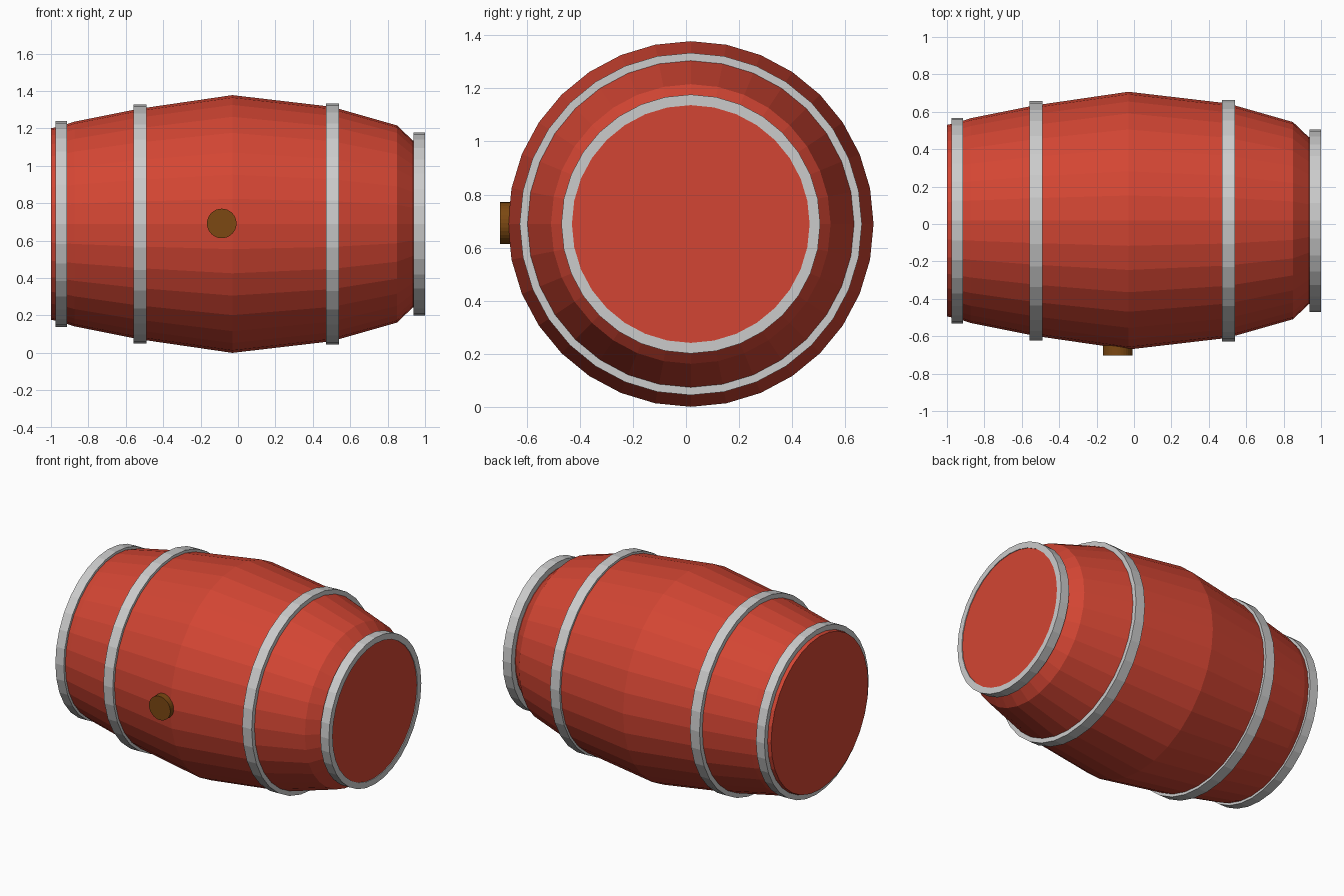
import bpy, bmesh, math

if "Cube" in bpy.data.objects:
    bpy.data.objects.remove(bpy.data.objects["Cube"])

SIDES = 32
AXIS_Y, AXIS_Z = 0.018, 0.689


def material(name, rgb):
    m = bpy.data.materials.new(name)
    m.diffuse_color = (*rgb, 1)
    m.use_nodes = True
    m.node_tree.nodes["Principled BSDF"].inputs["Base Color"].default_value = m.diffuse_color
    return m


def lathe(name, profile, closed=False, mat=None):
    """Revolve (x, radius) points around the barrel's long axis."""
    bm = bmesh.new()
    rings = []
    for x, r in profile:
        rings.append([bm.verts.new((x,
                                    AXIS_Y + r * math.sin(2 * math.pi * i / SIDES),
                                    AXIS_Z + r * math.cos(2 * math.pi * i / SIDES)))
                      for i in range(SIDES)])
    pairs = list(zip(rings, rings[1:]))
    if closed:
        pairs.append((rings[-1], rings[0]))
    else:
        bm.faces.new(rings[0])
        bm.faces.new(rings[-1])
    for a, b in pairs:
        for i in range(SIDES):
            j = (i + 1) % SIDES
            bm.faces.new((a[i], a[j], b[j], b[i]))
    bmesh.ops.recalc_face_normals(bm, faces=bm.faces)
    mesh = bpy.data.meshes.new(name)
    bm.to_mesh(mesh)
    bm.free()
    ob = bpy.data.objects.new(name, mesh)
    bpy.context.collection.objects.link(ob)
    if mat:
        mesh.materials.append(mat)
    return ob


red = material("red_paint", (0.65, 0.06, 0.033))
brown = material("brown_cork", (0.2, 0.065, 0.006))

# Barrel body, bulging in the middle and stepping in at the right end
lathe("barrel_body", [(-1.0, 0.512), (-0.95, 0.522), (-0.875, 0.547),
                      (-0.53, 0.616), (-0.03, 0.689), (0.50, 0.627),
                      (0.85, 0.527), (0.935, 0.446), (0.995, 0.45)], mat=red)

# Metal hoops: left x, right x, inner radius, outer radius
hoops = {
    "left_end_hoop": (-0.977, -0.915, 0.515, 0.55),
    "left_middle_hoop": (-0.56, -0.49, 0.60, 0.64),
    "right_middle_hoop": (0.47, 0.54, 0.61, 0.645),
    "right_end_hoop": (0.937, 1.0, 0.448, 0.488),
}
for name, (x0, x1, r0, r1) in hoops.items():
    lathe(name, [(x0, r0), (x0, r1), (x1, r1), (x1, r0)], closed=True)

# Bung plug on the front
bpy.ops.mesh.primitive_cylinder_add(vertices=32, radius=0.079, depth=0.10,
                                    location=(-0.087, -0.652, 0.692),
                                    rotation=(math.pi / 2, 0, 0))
plug = bpy.context.object
plug.name = "bung_plug"
plug.data.materials.append(brown)
